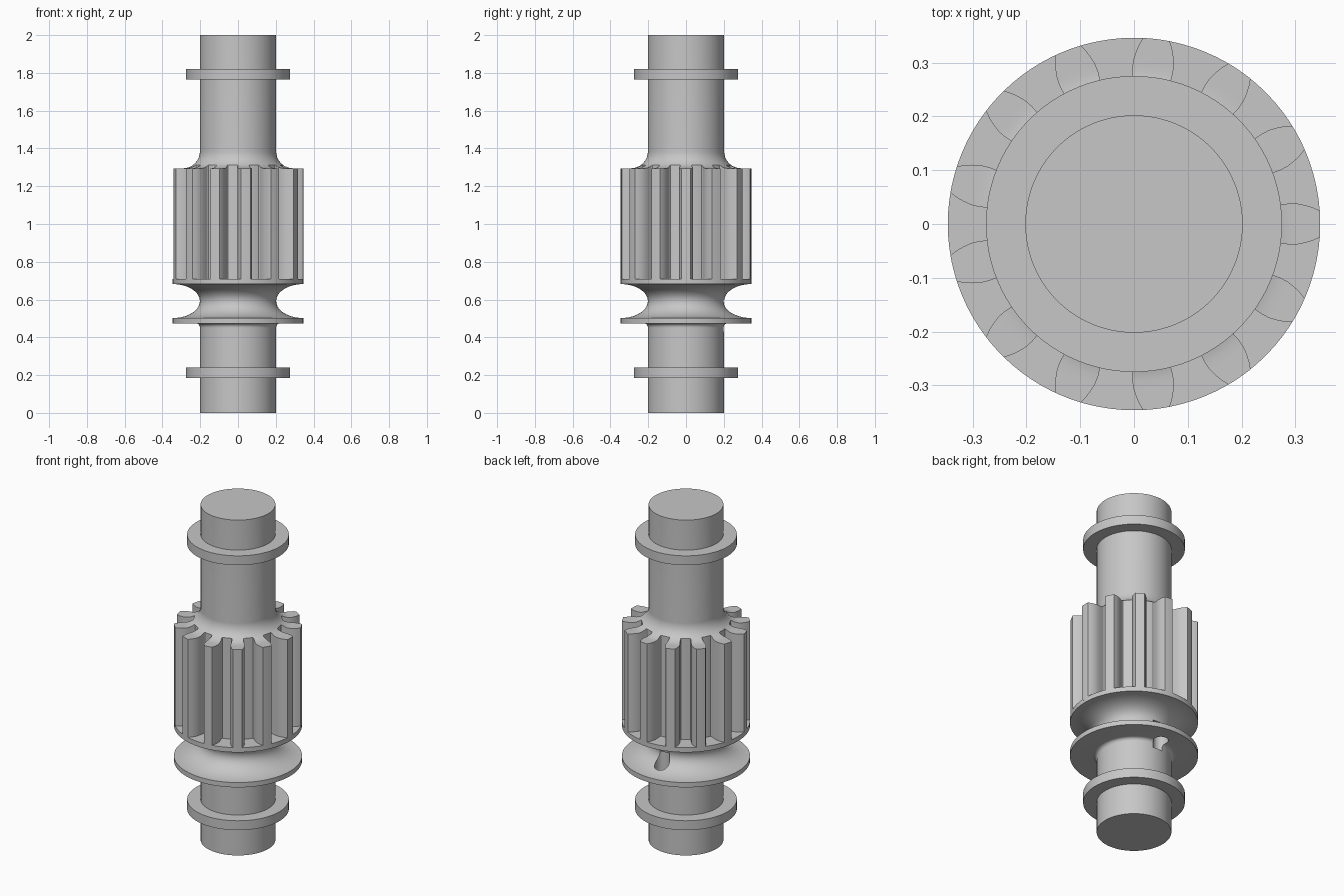
import bpy, bmesh, math
from mathutils import Matrix

cube = bpy.data.objects.get("Cube")
if cube:
    bpy.data.objects.remove(cube, do_unlink=True)

SIDES = 96
TEETH = 13
SHAFT_R, ROOT_R, RIM_R, COLLAR_R = 0.202, 0.24, 0.346, 0.275
GEAR_TOP, FILLET = 1.295, 0.09

steel = bpy.data.materials.new("grey steel")
steel.use_nodes = True
GREY = (0.57, 0.57, 0.57, 1)
steel.diffuse_color = GREY
steel.node_tree.nodes["Principled BSDF"].inputs["Base Color"].default_value = GREY


def finish(name, bm):
    bmesh.ops.recalc_face_normals(bm, faces=bm.faces)
    mesh = bpy.data.meshes.new(name)
    bm.to_mesh(mesh)
    bm.free()
    mesh.materials.append(steel)
    obj = bpy.data.objects.new(name, mesh)
    bpy.context.collection.objects.link(obj)
    return obj


def smooth(obj):
    bpy.ops.object.select_all(action='DESELECT')
    obj.select_set(True)
    bpy.context.view_layer.objects.active = obj
    bpy.ops.object.shade_smooth_by_angle(angle=math.radians(32))


def lathe(name, profile, sides=SIDES):
    """Solid of revolution from (radius, height) points, capped at both ends."""
    bm = bmesh.new()
    rings = []
    for r, z in profile:
        angles = [2 * math.pi * i / sides for i in range(sides)]
        rings.append([bm.verts.new((r * math.cos(a), r * math.sin(a), z)) for a in angles])
    for low, high in zip(rings, rings[1:]):
        for i in range(sides):
            j = (i + 1) % sides
            bm.faces.new((low[i], low[j], high[j], high[i]))
    bm.faces.new(rings[0][::-1])
    bm.faces.new(rings[-1])
    return finish(name, bm)


def arc(cr, cz, a, b, start, end, steps):
    """Elliptical arc in the (radius, height) plane, angles in degrees."""
    out = []
    for i in range(steps + 1):
        t = math.radians(start + (end - start) * i / steps)
        out.append((cr + a * math.cos(t), cz + b * math.sin(t)))
    return out


def top_height(r):
    """Height of the fillet that runs from the shaft onto the gear's top."""
    d = max(0.0, SHAFT_R + FILLET - r)
    return GEAR_TOP + FILLET - math.sqrt(max(0.0, FILLET ** 2 - d ** 2))


# Shaft with the grooved hub and the toothless gear core
profile = [(SHAFT_R, 0), (SHAFT_R, 0.45)]
profile += arc(SHAFT_R + 0.02, 0.453, 0.02, 0.02, 180, 90, 5)
profile += [(RIM_R, 0.473)]
profile += arc(RIM_R, 0.592, RIM_R - SHAFT_R, 0.09, 270, 90, 28)
profile += [(RIM_R, 0.71), (ROOT_R, 0.71)]
for i in range(11):
    r = ROOT_R + (SHAFT_R - ROOT_R) * (1 - (1 - i / 10) ** 2)
    profile.append((r, top_height(r)))
profile += [(SHAFT_R, 2)]
shaft = lathe("shaft_and_hub", profile)

# Small vertical hole through the lower flange, beside the shaft at the back
cutter = lathe("hole_cutter", [(0.041, 0.43), (0.041, 0.60)], 32)
cutter.data.transform(Matrix.Translation((0, 0.225, 0)))
cutter.hide_render = True
cut = shaft.modifiers.new("hole", 'BOOLEAN')
cut.operation = 'DIFFERENCE'
cut.solver = 'EXACT'
cut.object = cutter
bpy.context.view_layer.objects.active = shaft
bpy.ops.object.modifier_apply(modifier=cut.name)
bpy.data.objects.remove(cutter, do_unlink=True)
smooth(shaft)

# Retaining collars near both ends
for name, z in (("lower_collar", 0.185), ("upper_collar", 1.765)):
    smooth(lathe(name, [(COLLAR_R, z), (COLLAR_R, z + 0.056)]))

# Gear teeth: (radius, half width) stations along one tooth
flank = [(0.236, 0.034), (0.245, 0.030), (0.26, 0.033), (0.275, 0.036), (0.29, 0.038),
         (0.305, 0.038), (0.32, 0.035), (0.333, 0.031), (RIM_R, 0.025)]
ACROSS = 4
bm = bmesh.new()
for k in range(TEETH):
    turn = 2 * math.pi * k / TEETH
    bottom, top = [], []
    for r, half in flank:
        spread = math.asin(half / r)
        rows = ([], [])
        for i in range(ACROSS + 1):
            a = turn + spread * (2 * i / ACROSS - 1)
            for row, z in zip(rows, (0.70, top_height(r))):
                row.append(bm.verts.new((r * math.cos(a), r * math.sin(a), z)))
        bottom.append(rows[0])
        top.append(rows[1])
    last = len(flank) - 1
    for s in range(last):
        for i in range(ACROSS):
            for g in (bottom, top):
                bm.faces.new((g[s][i], g[s + 1][i], g[s + 1][i + 1], g[s][i + 1]))
        for i in (0, ACROSS):
            bm.faces.new((bottom[s][i], bottom[s + 1][i], top[s + 1][i], top[s][i]))
    for s in (0, last):
        for i in range(ACROSS):
            bm.faces.new((bottom[s][i], bottom[s][i + 1], top[s][i + 1], top[s][i]))
smooth(finish("gear_teeth", bm))
